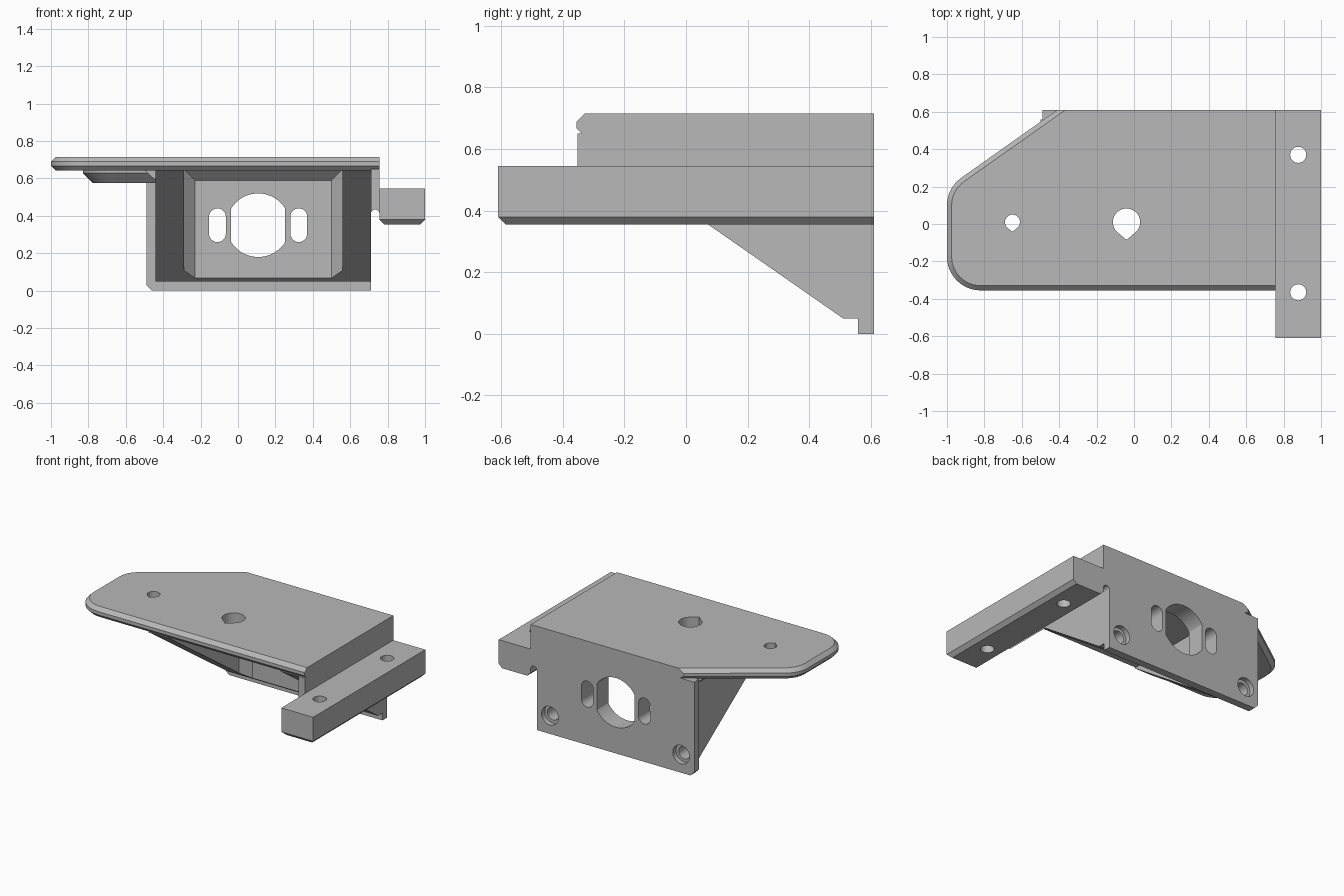
import bpy, bmesh
from math import sin, cos, radians

if "Cube" in bpy.data.objects:
    bpy.data.objects.remove(bpy.data.objects["Cube"])

grey = bpy.data.materials.new("plain grey")
grey.use_nodes = True
COLOR = (0.48, 0.48, 0.48, 1)
grey.diffuse_color = COLOR
grey.node_tree.nodes["Principled BSDF"].inputs["Base Color"].default_value = COLOR

PLACE = {"x": lambda p, d: (d, p[0], p[1]),
         "y": lambda p, d: (p[0], d, p[1]),
         "z": lambda p, d: (p[0], p[1], d)}


def loft(name, loops, bevel=0, pick=None):
    """Closed solid through matching loops; bevels the edges chosen by pick."""
    bm = bmesh.new()
    rings = [[bm.verts.new(p) for p in loop] for loop in loops]
    n = len(rings[0])
    for low, high in zip(rings, rings[1:]):
        for i in range(n):
            j = (i + 1) % n
            bm.faces.new((low[i], low[j], high[j], high[i]))
    bm.faces.new(rings[0])
    bm.faces.new(rings[-1])
    bmesh.ops.recalc_face_normals(bm, faces=bm.faces)
    if bevel:
        chosen = [e for e in bm.edges if pick(e.verts[0].co, e.verts[1].co)]
        bmesh.ops.bevel(bm, geom=chosen, offset=bevel, segments=1,
                        affect='EDGES', clamp_overlap=True)
    mesh = bpy.data.meshes.new(name)
    bm.to_mesh(mesh)
    bm.free()
    mesh.materials.append(grey)
    obj = bpy.data.objects.new(name, mesh)
    bpy.context.collection.objects.link(obj)
    return obj


def prism(name, axis, pts, a, b, bevel=0, pick=None):
    return loft(name, [[PLACE[axis](p, d) for p in pts] for d in (a, b)], bevel, pick)


def arc(cx, cy, r, start, end, steps=12):
    angles = [radians(start + (end - start) * i / steps) for i in range(steps + 1)]
    return [(cx + r * cos(t), cy + r * sin(t)) for t in angles]


def circle(cx, cy, r):
    return arc(cx, cy, r, 0, 350, 35)


def teardrop(cx, cy, r):
    return arc(cx, cy, r, -45, 225, 28) + [(cx, cy - r * 1.3)]


def rect(x0, y0, x1, y1):
    return [(x0, y0), (x1, y0), (x1, y1), (x0, y1)]


def cut(cutter, *targets):
    for obj in targets:
        mod = obj.modifiers.new("cut", 'BOOLEAN')
        mod.operation = 'DIFFERENCE'
        mod.solver = 'EXACT'
        mod.object = cutter
        bpy.context.view_layer.objects.active = obj
        bpy.ops.object.modifier_apply(modifier=mod.name)
    bpy.data.objects.remove(cutter)


# Top plate, chamfered around its free edges
outline = [(0.757, 0.61), (-0.41, 0.61)]
outline += arc(-0.82, 0.1, 0.18, 125.2, 180, 8) + arc(-0.82, -0.175, 0.18, 180, 270)
outline += [(0.757, -0.355)]


def free_edge(a, b):
    flat = abs(a.z - b.z) < 1e-4
    back = a.y > 0.6 and b.y > 0.6
    side = a.x > 0.75 and b.x > 0.75
    return flat and not back and not side


plate = prism("top_plate", "z", outline, 0.642, 0.715, 0.025, free_edge)

# Boss under the plate around the small hole
boss_outline = arc(-0.65, 0, 0.18, 90, 270, 20) + [(-0.43, -0.18), (-0.43, 0.18)]
boss = prism("hole_boss", "z", boss_outline, 0.575, 0.65, 0.055,
             lambda a, b: a.z < 0.6 and b.z < 0.6 and min(a.x, b.x) < -0.44)

# Rear mounting plate with clipped lower corner
back = prism("back_plate", "y",
             [(-0.46, 0), (0.71, 0), (0.71, 0.65), (-0.49, 0.65), (-0.49, 0.03)],
             0.558, 0.61)

# Sloping side gussets, joined by the thick rear wall
gusset = prism("gussets", "x",
               [(0.56, 0.05), (0.51, 0.05), (-0.345, 0.645), (0.56, 0.645)], -0.44, 0.71)
loops = []
for y, inset in ((-0.6, 0), (0.425, 0), (0.485, 0.06)):
    loops.append([PLACE["y"](p, y)
                  for p in rect(-0.29 + inset, -0.2, 0.56 - inset, 0.65 - inset)])
cut(loft("cavity_cutter", loops), gusset)

# Fillet between the plate and the outer gusset side
prism("plate_fillet", "y", [(-0.5, 0.645), (-0.43, 0.58), (-0.43, 0.645)], -0.25, 0.56)

# Side wall with rounded relief notch, linking gusset to rail
wall = [(0.71, 0.65), (0.71, 0.41)] + arc(0.7335, 0.41, 0.0235, 180, 0) + [(0.757, 0.65)]
prism("side_wall", "y", wall, -0.353, 0.61)

# Side rail, chamfered along its bottom
rail = prism("side_rail", "z", rect(0.757, -0.61, 1, 0.61), 0.355, 0.545, 0.025,
             lambda a, b: max(a.z, b.z) < 0.4 and min(a.y, b.y) < 0.6)

# Vertical teardrop holes
cut(prism("hole_cutter", "z", teardrop(-0.04, 0.01, 0.073), 0.4, 0.9), plate)
cut(prism("hole_cutter", "z", teardrop(-0.65, 0.01, 0.04), 0.4, 0.9), plate, boss)
for y in (-0.365, 0.37):
    cut(prism("hole_cutter", "z", circle(0.878, y, 0.043), 0.2, 0.7), rail)

# Large flat-sided opening and its two slots
port = arc(0.108, 0.35, 0.17, 32, 148, 20) + arc(0.108, 0.35, 0.17, 212, 328, 20)
cut(prism("port_cutter", "y", port, 0.3, 0.8), back, gusset)
for x in (-0.11, 0.325):
    slot = arc(x, 0.395, 0.045, 0, 180) + arc(x, 0.305, 0.045, 180, 360)
    cut(prism("slot_cutter", "y", slot, 0.3, 0.8), back, gusset)

# Counterbored screw holes in the rear corners
for x in (-0.39, 0.61):
    cut(prism("screw_cutter", "y", circle(x, 0.125, 0.043), 0.475, 0.8), back, gusset)
    cut(prism("bore_cutter", "y", circle(x, 0.125, 0.064), 0.575, 0.8), back)
